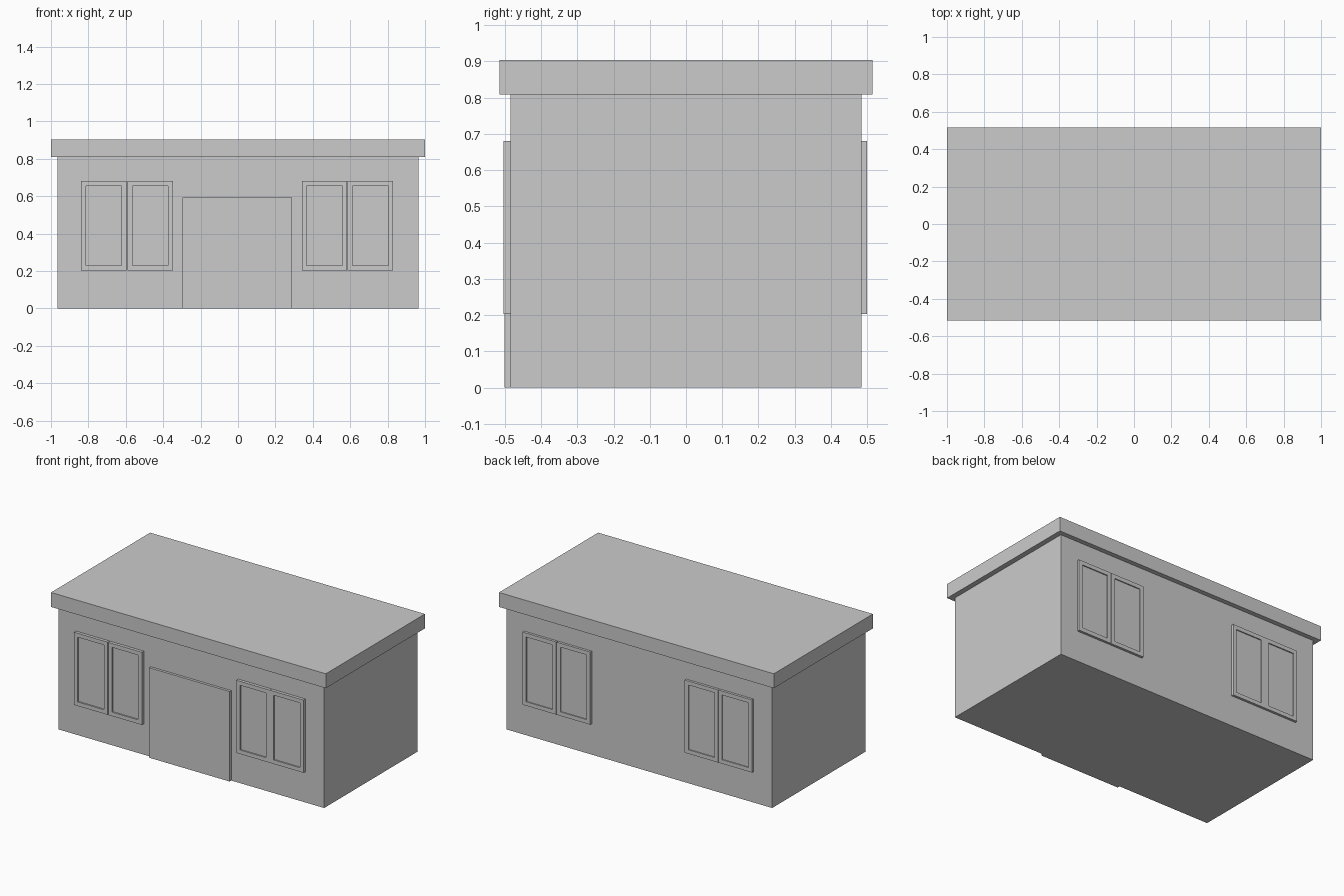
import bpy, bmesh
from mathutils import Vector

if "Cube" in bpy.data.objects:
    bpy.data.objects.remove(bpy.data.objects["Cube"])


def box(name, x0, x1, y0, y1, z0, z1):
    bm = bmesh.new()
    bmesh.ops.create_cube(bm, size=1)
    for v in bm.verts:
        v.co = Vector(((x0 + x1) / 2 + v.co.x * (x1 - x0),
                       (y0 + y1) / 2 + v.co.y * (y1 - y0),
                       (z0 + z1) / 2 + v.co.z * (z1 - z0)))
    return finish(name, bm)


def finish(name, bm):
    mesh = bpy.data.meshes.new(name)
    bm.to_mesh(mesh)
    bm.free()
    obj = bpy.data.objects.new(name, mesh)
    bpy.context.collection.objects.link(obj)
    return obj


def sash(name, x0, x1, side, y_in, y_out, recess):
    """Window leaf with a recessed pane; side -1 faces front, +1 faces back."""
    ys = sorted((side * y_in, side * y_out))
    obj = box(name, x0, x1, ys[0], ys[1], 0.203, 0.681)
    bm = bmesh.new()
    bm.from_mesh(obj.data)
    bm.normal_update()
    pane = max(bm.faces, key=lambda f: f.normal.y * side)
    bmesh.ops.inset_individual(bm, faces=[pane], thickness=0.037)
    ret = bmesh.ops.extrude_discrete_faces(bm, faces=[pane])
    bmesh.ops.translate(bm, verts=ret["faces"][0].verts, vec=(0, -side * recess, 0))
    bm.to_mesh(obj.data)
    bm.free()


# Main walls and overhanging roof slab
box("walls", -0.966, 0.966, -0.484, 0.484, 0, 0.809)
box("roof_slab", -1, 1, -0.515, 0.515, 0.809, 0.904)

# Entrance panel, slightly proud of the front wall
box("entrance_panel", -0.296, 0.29, -0.501, -0.48, 0, 0.592)

# Paired window leaves; the back set is the front set turned half round
leaves = [(-0.84, -0.596), (-0.591, -0.347), (0.341, 0.584), (0.586, 0.83)]
for i, (a, b) in enumerate(leaves, 1):
    sash(f"front_window_leaf_{i}", a, b, -1, 0.48, 0.504, 0.009)
    sash(f"back_window_leaf_{i}", -b, -a, 1, 0.48, 0.5, 0.007)
